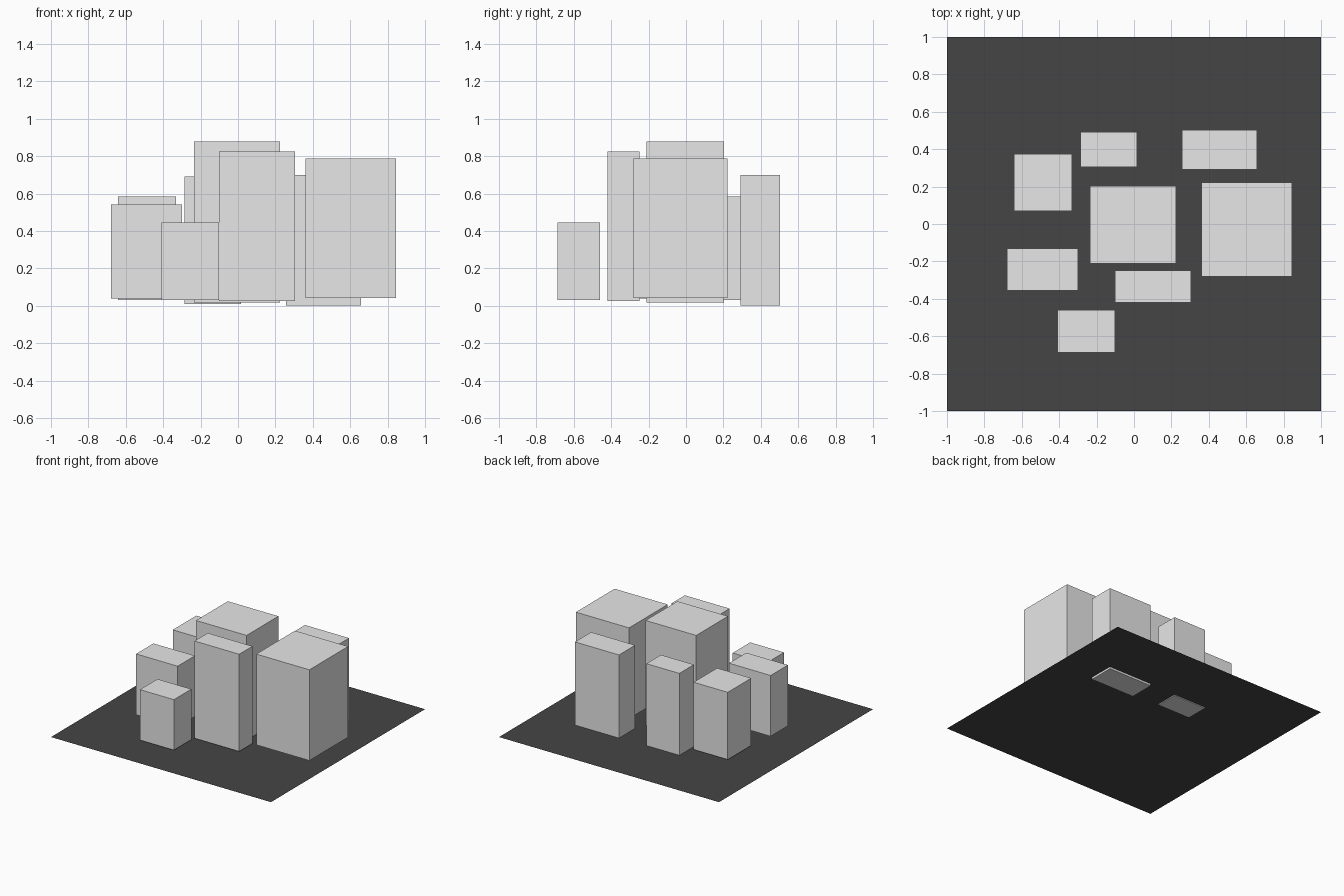
import bpy

cube = bpy.data.objects.get("Cube")
if cube:
    bpy.data.objects.remove(cube, do_unlink=True)


def make_material(name, value):
    mat = bpy.data.materials.new(name)
    mat.use_nodes = True
    colour = (value, value, value, 1)
    mat.diffuse_color = colour
    mat.node_tree.nodes["Principled BSDF"].inputs["Base Color"].default_value = colour
    return mat


def make_block(name, x, y, z, mat):
    """Box spanning the given (low, high) ranges."""
    spans = (x, y, z)
    bpy.ops.mesh.primitive_cube_add(size=1, location=[(a + b) / 2 for a, b in spans])
    block = bpy.context.object
    block.name = name
    block.scale = [b - a for a, b in spans]
    bpy.ops.object.transform_apply(location=False, rotation=False, scale=True)
    block.data.materials.append(mat)


light_grey = make_material("light_grey", 0.8)
dark_grey = make_material("dark_grey", 0.06)

# Flat ground sheet
bpy.ops.mesh.primitive_plane_add(size=2, location=(0, 0, 0.017))
ground = bpy.context.object
ground.name = "ground_sheet"
ground.data.materials.append(dark_grey)

# Plain tower blocks: name, x range, y range, z range
blocks = [
    ("centre_tower", (-0.235, 0.225), (-0.21, 0.203), (0.018, 0.878)),
    ("left_tower", (0.362, 0.845), (-0.28, 0.223), (0.042, 0.788)),
    ("front_tower", (-0.102, 0.305), (-0.42, -0.248), (0.026, 0.825)),
    ("front_low_block", (-0.41, -0.102), (-0.687, -0.46), (0.03, 0.445)),
    ("right_block", (-0.678, -0.3), (-0.355, -0.13), (0.04, 0.54)),
    ("back_right_block", (-0.642, -0.332), (0.07, 0.375), (0.032, 0.585)),
    ("back_tower", (-0.285, 0.015), (0.304, 0.493), (0.01, 0.69)),
    ("back_left_tower", (0.257, 0.658), (0.292, 0.502), (0, 0.7)),
]
for name, x, y, z in blocks:
    make_block(name, x, y, z, light_grey)
